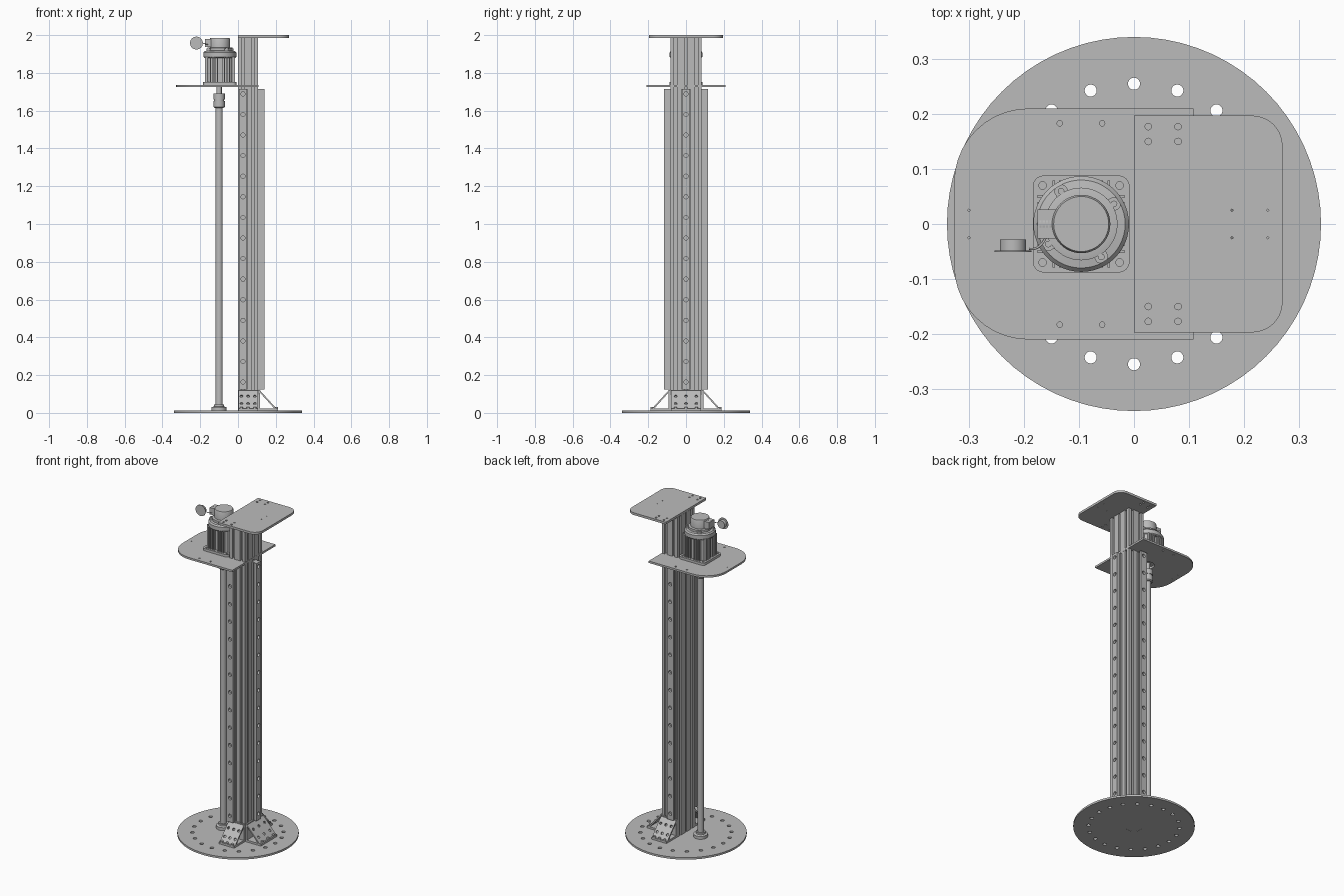
import bpy, bmesh
from math import cos, sin, pi
from mathutils import Matrix, Vector

old = bpy.data.objects.get("Cube")
if old:
    bpy.data.objects.remove(old, do_unlink=True)

metal = bpy.data.materials.new("plain_grey_metal")
metal.use_nodes = True
GREY = (0.5, 0.5, 0.5, 1)
metal.diffuse_color = GREY
metal.node_tree.nodes["Principled BSDF"].inputs["Base Color"].default_value = GREY
parts = []
X, Y, Z = Vector((1, 0, 0)), Vector((0, 1, 0)), Vector((0, 0, 1))


def finish(bm, name, matrix):
    bmesh.ops.recalc_face_normals(bm, faces=bm.faces)
    bm.transform(matrix)
    mesh = bpy.data.meshes.new(name)
    bm.to_mesh(mesh)
    bm.free()
    mesh.materials.append(metal)
    ob = bpy.data.objects.new(name, mesh)
    bpy.context.collection.objects.link(ob)
    parts.append(ob)
    return ob


def frame(origin, u, v):
    """Matrix whose local axes are u, v and their normal."""
    m = Matrix((u, v, u.cross(v))).transposed().to_4x4()
    m.translation = origin
    return m


def at(x, y, z):
    return Matrix.Translation((x, y, z))


def circle(x, y, r, n=20):
    return [(x + r * cos(2 * pi * i / n), y + r * sin(2 * pi * i / n)) for i in range(n)]


def rounded(x0, x1, y0, y1, left, right):
    """Rectangle outline with separate corner radii on its left and right."""
    pts = []
    for x, y, r, a in ((x1, y1, right, 0), (x0, y1, left, 1), (x0, y0, left, 2), (x1, y0, right, 3)):
        if r == 0:
            pts.append((x, y))
            continue
        cx = x - r if x == x1 else x + r
        cy = y - r if y == y1 else y + r
        pts += [(cx + r * cos((a + i / 10) * pi / 2), cy + r * sin((a + i / 10) * pi / 2))
                for i in range(11)]
    return pts


def plate(name, outline, height, matrix, holes=()):
    """Extruded outline with through holes."""
    bm = bmesh.new()
    for loop in (outline, *holes):
        vs = [bm.verts.new((x, y, 0)) for x, y in loop]
        for a, b in zip(vs, vs[1:] + vs[:1]):
            bm.edges.new((a, b))
    bmesh.ops.triangle_fill(bm, use_beauty=True, edges=bm.edges[:], normal=(0, 0, 1))
    new = bmesh.ops.extrude_face_region(bm, geom=bm.faces[:], use_keep_orig=True)["geom"]
    bmesh.ops.translate(bm, vec=(0, 0, height),
                        verts=[v for v in new if isinstance(v, bmesh.types.BMVert)])
    return finish(bm, name, matrix)


def lathe(name, profile, matrix, n=40):
    """Solid of revolution about local z from (radius, height) points."""
    bm = bmesh.new()
    rings = [[bm.verts.new((x, y, z)) for x, y in circle(0, 0, r, n)] for r, z in profile]
    for lo, hi in zip(rings, rings[1:]):
        for i in range(n):
            bm.faces.new((lo[i], lo[(i + 1) % n], hi[(i + 1) % n], hi[i]))
    bm.faces.new(rings[0])
    bm.faces.new(rings[-1])
    return finish(bm, name, matrix)


def box(name, x0, x1, y0, y1, z0, z1, matrix=Matrix()):
    return plate(name, rounded(x0, x1, y0, y1, 0, 0), z1 - z0, matrix @ at(0, 0, z0))


# Base disc with its ring of holes and a slightly recessed centre plug
ring = [circle(*circle(0, 0, 0.255)[i], 0.011) for i in range(20)]
plate("base_disc", circle(0, 0, 0.34, 72), 0.012, Matrix(), ring + [circle(0, 0, 0.05, 32)])
lathe("base_plug", [(0.05, 0.001), (0.05, 0.012)], Matrix(), 32)

# Slotted column: two modules by three, one T slot per module on every side
WIDTH, DEPTH = 0.107, 0.166


def slotted_side(start, along, inward, length, modules):
    pts = [start]
    for i in range(modules):
        mid = length * (i + 0.5) / modules
        lip = [(-0.007, 0), (-0.007, 0.006), (-0.01, 0.006), (-0.01, 0.015)]
        for s, d in lip + [(-s, d) for s, d in reversed(lip)]:
            pts.append(start + along * (mid + s) + inward * d)
    return pts


half = DEPTH / 2
corner = [Vector((0, -half, 0)), Vector((WIDTH, -half, 0)),
          Vector((WIDTH, half, 0)), Vector((0, half, 0))]
outline = (slotted_side(corner[0], X, Y, WIDTH, 2) + slotted_side(corner[1], Y, -X, DEPTH, 3)
           + slotted_side(corner[2], -X, -Y, WIDTH, 2) + slotted_side(corner[3], -Y, X, DEPTH, 3))
plate("column", [(p.x, p.y) for p in outline], 1.973, at(0, 0, 0.012))

# Top plate and motor plate
holes = [circle(x, s * y, 0.006, 12) for x in (0.026, 0.08) for y in (0.15, 0.177) for s in (-1, 1)]
holes += [circle(x, s * 0.025, 0.002, 8) for x in (0.178, 0.243) for s in (-1, 1)]
plate("top_plate", rounded(0, 0.27, -0.197, 0.197, 0, 0.055), 0.014, at(0, 0, 1.986), holes)
holes = [circle(x, s * 0.183, 0.005, 12) for x in (-0.135, -0.058) for s in (-1, 1)]
holes += [circle(-0.3, s * 0.025, 0.002, 8) for s in (-1, 1)] + [circle(-0.097, 0, 0.04, 24)]
plate("motor_plate", rounded(-0.327, 0.108, -0.21, 0.21, 0.135, 0), 0.012, at(0, 0, 1.725), holes)

# Guide rails and foot brackets on the three free sides
bolt_row = [circle(0, 0.038 + 0.109 * i, 0.011, 16) for i in range(15)]
sides = (("front", Vector((0.0265, -half, 0)), Vector((WIDTH / 2, -half, 0)), X, 0.052),
         ("back", Vector((0.0265, half, 0)), Vector((WIDTH / 2, half, 0)), -X, 0.052),
         ("left", Vector((WIDTH, 0, 0)), Vector((WIDTH, 0, 0)), Y, 0.08))
for side, rail_at, foot_at, u, w in sides:
    out = u.cross(Z)
    layers = (("foot", 0.0225, 0, 0.012, []), ("waist", 0.016, 0.012, 0.008, []),
              ("head", 0.0215, 0.02, 0.014, bolt_row))
    for layer, hw, d, t, row in layers:
        plate(f"{side}_rail_{layer}", rounded(-hw, hw, 0, 1.59, 0, 0), t,
              frame(rail_at + out * d + Z * 0.125, u, Z), row)
    m = frame(foot_at, u, Z)
    box(f"{side}_bracket_back", -w, w, 0.012, 0.122, 0, 0.01, m)
    box(f"{side}_bracket_foot", -w, w, 0.012, 0.024, 0, 0.105, m)
    low, high = foot_at + out * 0.09 + Z * 0.018, foot_at + out * 0.005 + Z * 0.112
    slope = high - low
    grid = [circle(k * w * 0.68, v, 0.008, 14) for k in (-1, 0, 1) for v in (0.035, 0.088)]
    plate(f"{side}_bracket_brace", rounded(-w, w, 0, slope.length, 0, 0), 0.008,
          frame(low, u, slope.normalized()), grid)
    for k in (-1, 0, 1):
        lathe(f"{side}_foot_bolt", [(0.008, 0), (0.008, 0.008)],
              at(*(foot_at + u * k * w * 0.68 + out * 0.098 + Z * 0.024)), 12)

# Lead screw, its bearing and the shaft coupling
lathe("lead_screw", [(0.019, 0.03), (0.019, 1.62)], at(-0.1, 0, 0), 24)
lathe("screw_bearing", [(0.04, 0.012), (0.04, 0.03), (0.027, 0.034), (0.027, 0.045)], at(-0.1, 0, 0))
lathe("coupling", [(0.024, 1.615), (0.03, 1.62), (0.03, 1.652), (0.026, 1.652),
                   (0.026, 1.658), (0.03, 1.658), (0.03, 1.69)], at(-0.1, 0, 0))
lathe("motor_shaft", [(0.014, 1.69), (0.014, 1.74)], at(-0.1, 0, 0), 20)

# Motor: flange, finned body, end bell and cap
M = at(-0.096, 0, 0)
plate("motor_flange", rounded(-0.088, 0.088, -0.088, 0.088, 0.02, 0.02), 0.015, M @ at(0, 0, 1.737),
      [circle(i, j, 0.007, 12) for i in (-0.07, 0.07) for j in (-0.07, 0.07)])
plate("motor_body", rounded(-0.068, 0.068, -0.068, 0.068, 0.03, 0.03), 0.13, M @ at(0, 0, 1.75))
for q in range(4):
    turn = M @ Matrix.Rotation(q * pi / 2, 4, "Z")
    for i in range(-4, 5):
        if i:
            c = i * 0.0125
            box("cooling_fin", 0.06, 0.079, c - 0.0025, c + 0.0025, 1.75, 1.885, turn)
    ear = turn @ Matrix.Rotation(0.55, 4, "Z")
    plate("bell_ear", rounded(0.05, 0.08, -0.012, 0.012, 0, 0.008), 0.018, ear @ at(0, 0, 1.91))
    lathe("ear_bolt", [(0.006, 1.925), (0.006, 1.934)], ear @ at(0.07, 0, 0), 12)
lathe("end_bell", [(0.082, 1.88), (0.087, 1.885), (0.087, 1.908), (0.08, 1.916),
                   (0.066, 1.918), (0.066, 1.932), (0.056, 1.934)], M, 48)
lathe("motor_cap", [(0.053, 1.93), (0.053, 1.98), (0.05, 1.986)], M, 48)

# Two ribbed cable connectors pointing away from the column
ribs = [(0.018, 0)]
for start in (0, 0.042):
    for i in range(4):
        z = start + i * 0.006
        ribs += [(0.022, z), (0.022, z + 0.004), (0.019, z + 0.004), (0.019, z + 0.006)]
for name, z in (("upper", 1.958), ("lower", 1.894)):
    box(f"{name}_connector_base", -0.175, -0.13, -0.026, 0.026, z - 0.021, z + 0.021)
    lathe(f"{name}_connector", ribs, frame(Vector((-0.172, 0, z)), Z, -Y), 28)

# Loose dust cap beside the upper connector, with its tether
lathe("dust_cap", [(0.024, 0), (0.024, 0.02), (0.034, 0.02), (0.034, 0.023)],
      frame(Vector((-0.22, -0.028, 1.958)), X, Z), 28)
curve = bpy.data.curves.new("cap_tether", "CURVE")
curve.dimensions = "3D"
curve.bevel_depth = 0.002
spline = curve.splines.new("NURBS")
path = [(-0.19, -0.045, 1.958), (-0.175, -0.048, 1.955), (-0.165, -0.035, 1.95), (-0.16, -0.024, 1.95)]
spline.points.add(len(path) - 1)
for p, co in zip(spline.points, path):
    p.co = (*co, 1)
spline.use_endpoint_u = True
curve.materials.append(metal)
bpy.context.collection.objects.link(bpy.data.objects.new("cap_tether", curve))

# Smooth the round faces and keep the edges crisp
bpy.ops.object.select_all(action="DESELECT")
for ob in parts:
    ob.select_set(True)
bpy.context.view_layer.objects.active = parts[0]
bpy.ops.object.shade_smooth_by_angle(angle=0.52)
